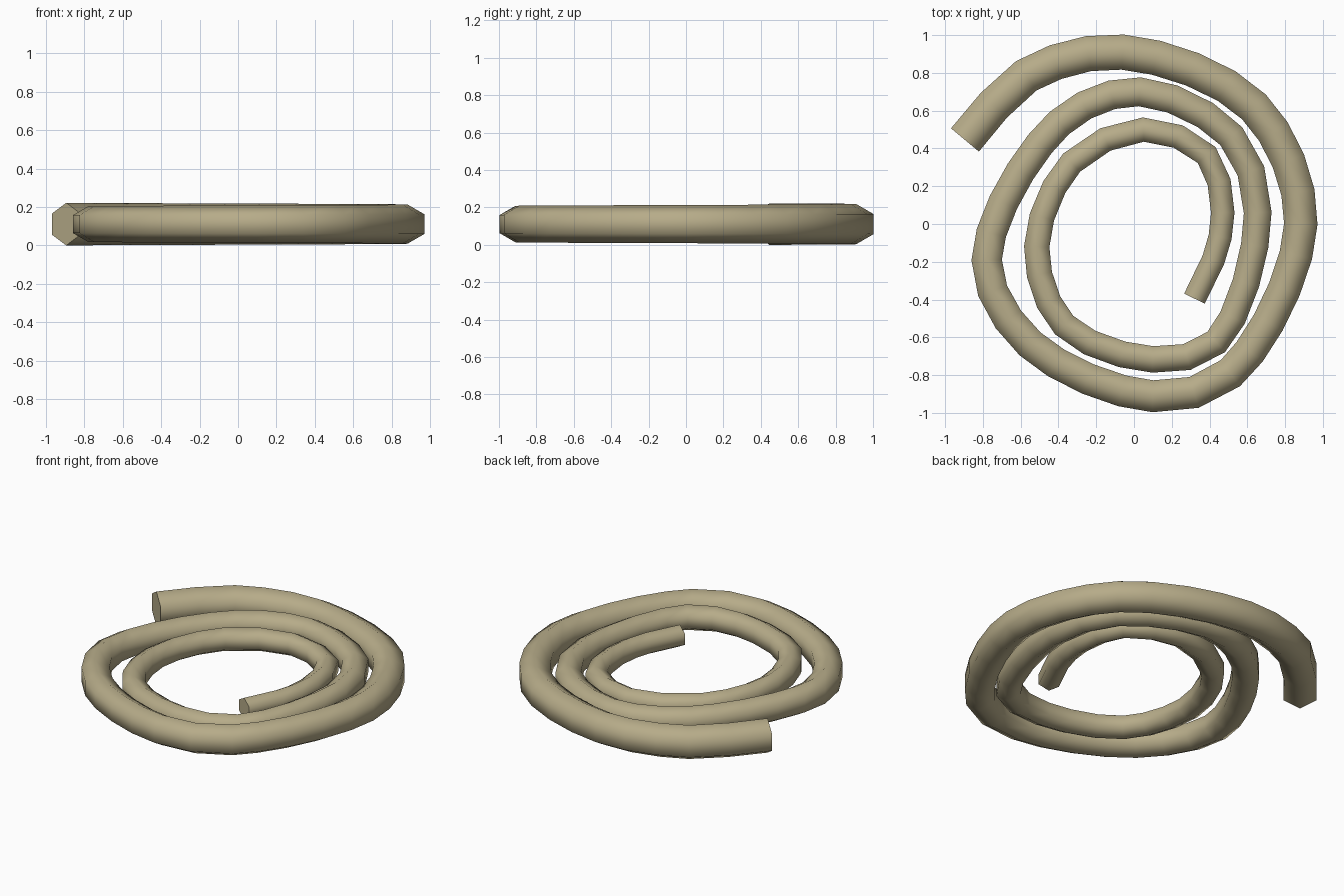
import bpy, bmesh, math
from mathutils import Vector

if "Cube" in bpy.data.objects:
    bpy.data.objects.remove(bpy.data.objects["Cube"])

# Centreline of the coil, inner end to outer end
PATH = [(0.32, -0.395), (0.42, -0.19), (0.47, 0.06), (0.385, 0.365), (0.05, 0.5),
        (-0.33, 0.325), (-0.515, -0.12), (-0.37, -0.535), (0.1, -0.717),
        (0.435, -0.625), (0.655, 0.06), (0.515, 0.465), (0.03, 0.70),
        (-0.395, 0.535), (-0.78, -0.19), (-0.55, -0.635), (0.1, -0.912),
        (0.51, -0.79), (0.883, 0.0), (0.635, 0.62), (-0.06, 0.91),
        (-0.57, 0.785), (-0.895, 0.445)]
SIDES, R_IN, R_OUT = 6, 0.07, 0.111


def smooth_path(points, spacing):
    """Centripetal Catmull-Rom curve through the points, roughly evenly sampled."""
    p = [Vector(q) for q in points]
    p = [2 * p[0] - p[1]] + p + [2 * p[-1] - p[-2]]
    out = []
    for i in range(1, len(p) - 2):
        a, b, c, d = p[i - 1:i + 3]
        t1 = (b - a).length ** 0.5
        t2 = t1 + (c - b).length ** 0.5
        t3 = t2 + (d - c).length ** 0.5
        n = max(1, round((c - b).length / spacing(i / len(p))))
        for k in range(n):
            t = t1 + (t2 - t1) * k / n
            a1 = a.lerp(b, t / t1)
            a2 = b.lerp(c, (t - t1) / (t2 - t1))
            a3 = c.lerp(d, (t - t2) / (t3 - t2))
            b1 = a1.lerp(a2, t / t2)
            b2 = a2.lerp(a3, (t - t1) / (t3 - t1))
            out.append(b1.lerp(b2, (t - t1) / (t2 - t1)))
    return out + [p[-2]]


# Tapering hexagonal tube swept along the path
centres = smooth_path(PATH, lambda f: 0.16 + 0.04 * f)
lengths = [0]
for a, b in zip(centres, centres[1:]):
    lengths.append(lengths[-1] + (b - a).length)
bm = bmesh.new()
rings = []
for i, c in enumerate(centres):
    tan = (centres[min(i + 1, len(centres) - 1)] - centres[max(i - 1, 0)]).normalized()
    side = Vector((tan.y, -tan.x))
    r = R_IN + (R_OUT - R_IN) * lengths[i] / lengths[-1]
    ring = []
    for k in range(SIDES):
        a = math.pi / 2 + math.tau * k / SIDES
        q = c + side * r * math.cos(a)
        ring.append(bm.verts.new((q.x, q.y, R_OUT + r * math.sin(a))))
    rings.append(ring)
for r0, r1 in zip(rings, rings[1:]):
    for k in range(SIDES):
        j = (k + 1) % SIDES
        bm.faces.new((r0[k], r0[j], r1[j], r1[k])).smooth = True

# Flat end caps with crisp rims
for ring in (rings[0], rings[-1]):
    cap = bm.faces.new(ring)
    for e in cap.edges:
        e.smooth = False
bmesh.ops.recalc_face_normals(bm, faces=bm.faces)

mesh = bpy.data.meshes.new("spiral_coil")
bm.to_mesh(mesh)
bm.free()
coil = bpy.data.objects.new("spiral_coil", mesh)
bpy.context.collection.objects.link(coil)
mat = bpy.data.materials.new("tan")
mat.diffuse_color = (0.47, 0.41, 0.25, 1)
mat.use_nodes = True
mat.node_tree.nodes["Principled BSDF"].inputs["Base Color"].default_value = mat.diffuse_color
mesh.materials.append(mat)
